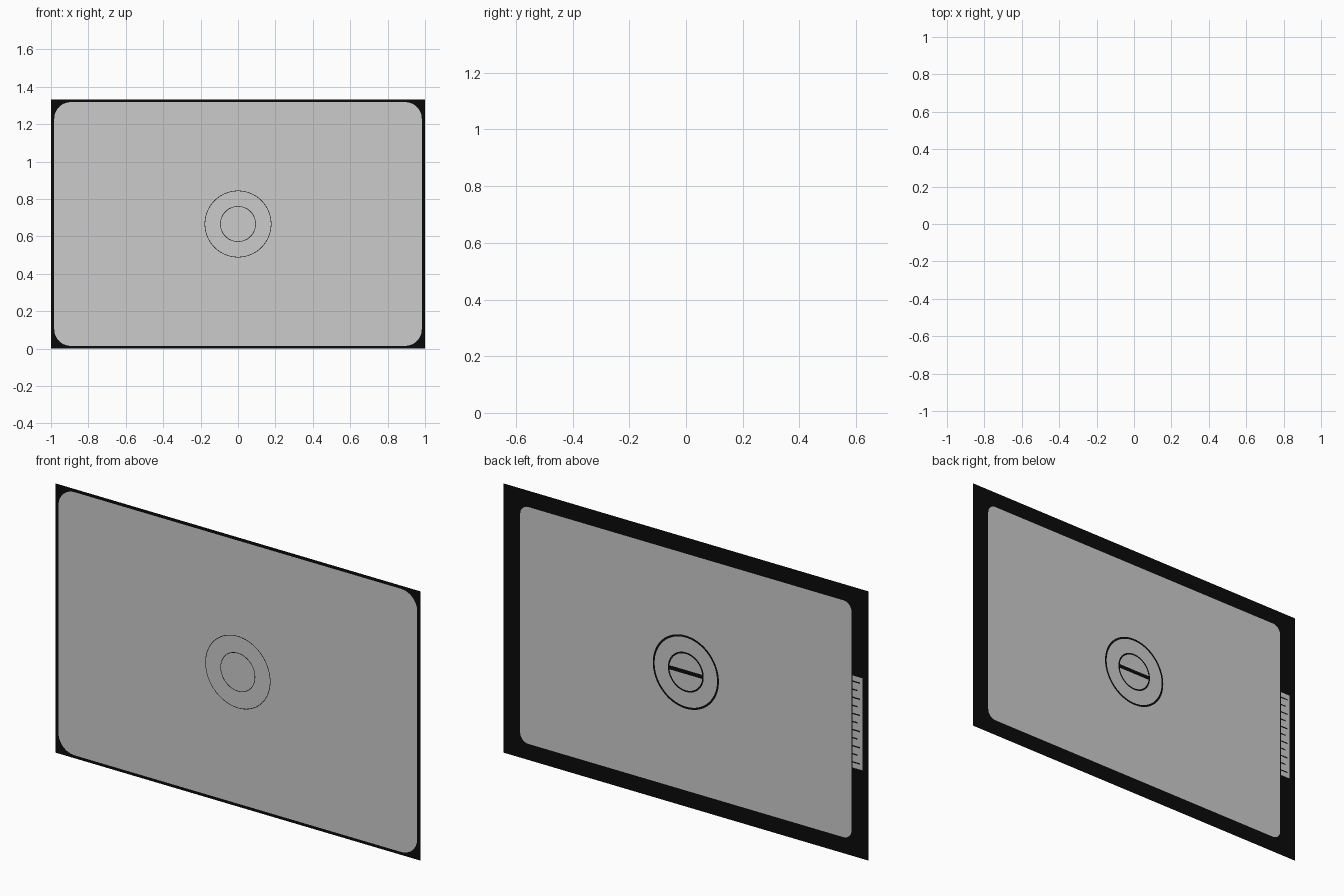
import bpy, bmesh
from math import sin, cos, pi, asin, sqrt

if "Cube" in bpy.data.objects:
    bpy.data.objects.remove(bpy.data.objects["Cube"])

W, H = 2.0, 1.333
CZ = H / 2
GAP = 0.0012  # tiny spacing between the stacked flat layers


def material(name, rgb):
    m = bpy.data.materials.new(name)
    m.diffuse_color = (*rgb, 1)
    m.use_nodes = True
    m.node_tree.nodes["Principled BSDF"].inputs["Base Color"].default_value = m.diffuse_color
    return m


black = material("black", (0.003, 0.003, 0.003))


def arc(cx, cy, r, a0, a1, n):
    return [(cx + r * cos(a0 + (a1 - a0) * i / n), cy + r * sin(a0 + (a1 - a0) * i / n))
            for i in range(n + 1)]


def circle(r, n=96):
    return arc(0, 0, r, 0, 2 * pi, n)[:-1]


def rounded_rect(w, h, r):
    pts = []
    for k, (sx, sy) in enumerate(((1, 1), (-1, 1), (-1, -1), (1, -1))):
        pts += arc(sx * (w / 2 - r), sy * (h / 2 - r), r, k * pi / 2, (k + 1) * pi / 2, 12)
    return pts


def flat(name, loops, side, mat=None):
    """Fill nested outlines; side -1 faces front, +1 faces back, 0 is the middle."""
    s = 1 if side > 0 else -1
    bm = bmesh.new()
    edges = []
    for loop in loops:
        vs = [bm.verts.new((-s * u, side * GAP, CZ + v)) for u, v in loop]
        edges += [bm.edges.new((vs[i - 1], vs[i])) for i in range(len(vs))]
    bmesh.ops.triangle_fill(bm, use_beauty=True, edges=edges, normal=(0, s, 0))
    for f in bm.faces:
        f.normal_update()
        if f.normal.y * s < 0:
            f.normal_flip()
    me = bpy.data.meshes.new(name)
    bm.to_mesh(me)
    bm.free()
    if mat:
        me.materials.append(mat)
    ob = bpy.data.objects.new(name, me)
    bpy.context.collection.objects.link(ob)
    return ob


# black backing sheet
flat("backing_sheet", [[(-W / 2, -CZ), (W / 2, -CZ), (W / 2, CZ), (-W / 2, CZ)]], 0, black)

# front panel with hairline rings
flat("front_panel", [rounded_rect(1.965, 1.303, 0.088), circle(0.1785)], -1)
flat("front_ring", [circle(0.1755), circle(0.0955)], -1)
flat("front_disc", [circle(0.0925)], -1)

# back panel with wider ring grooves
flat("back_panel", [rounded_rect(1.815, 1.173, 0.045), circle(0.181)], 1)
flat("back_ring", [circle(0.171), circle(0.098)], 1)

# back disc split by a straight slot
R, S = 0.090, 0.010
a = asin(S / R)
for name, start in (("upper", 0), ("lower", pi)):
    flat("back_disc_" + name, [arc(0, 0, R, start + a, start + pi - a, 40)], 1)

# side scale with alternating long and short tick notches
u0, u1, half, t = 0.912, 0.967, 0.228, 0.0032
comb = [(u1, -half), (u1, half), (u0, half)]
for i in range(11):
    v = 0.2 - 0.04 * i
    d = 0.043 if i % 2 == 0 else 0.028
    comb += [(u0, v + t), (u0 + d, v + t), (u0 + d, v - t), (u0, v - t)]
comb.append((u0, -half))
flat("side_scale", [comb], 1)
